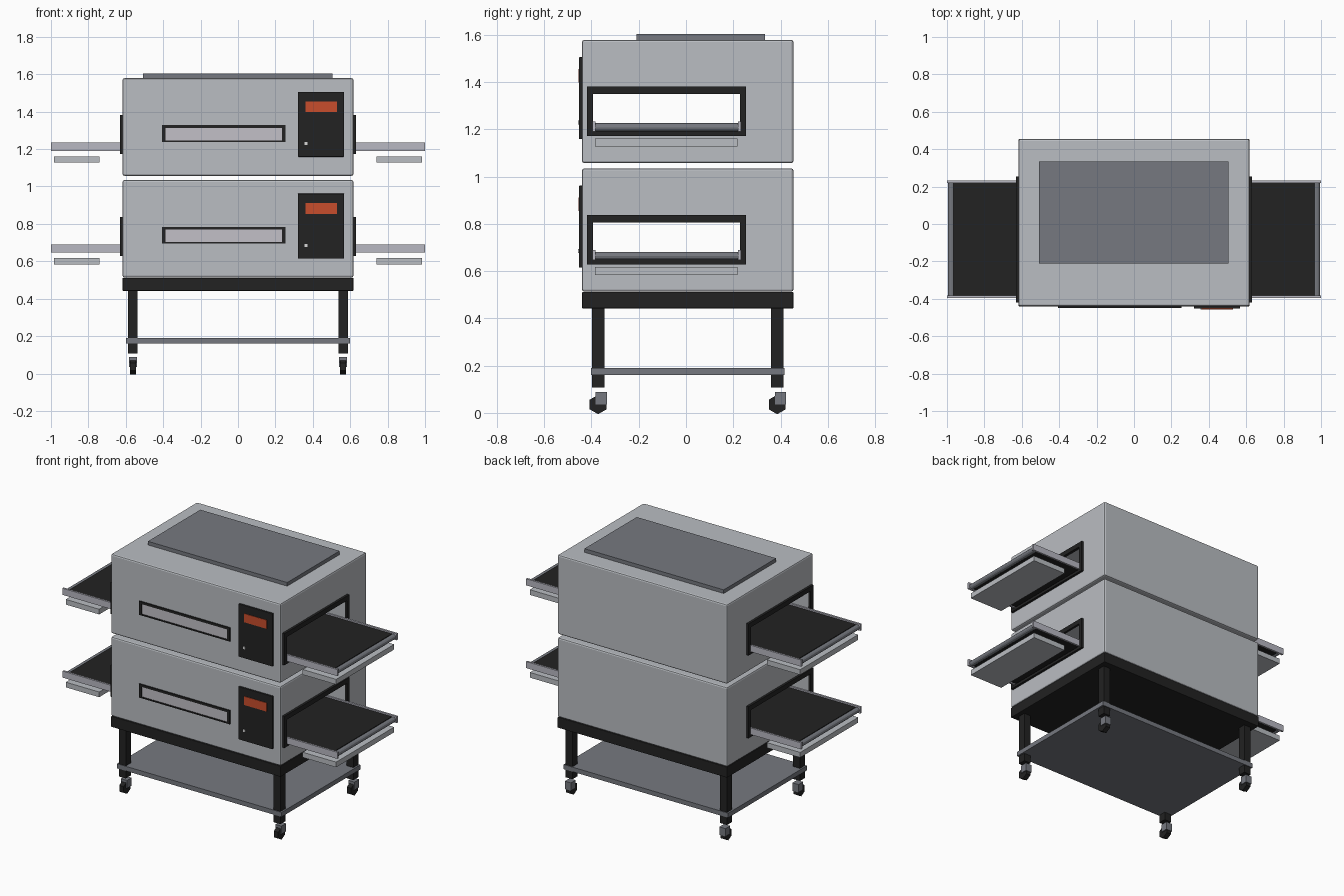
import bpy, bmesh, math
from mathutils import Matrix

if "Cube" in bpy.data.objects:
    bpy.data.objects.remove(bpy.data.objects["Cube"])


def mat(name, r, g, b):
    m = bpy.data.materials.new(name)
    m.diffuse_color = (r, g, b, 1)
    m.use_nodes = True
    m.node_tree.nodes["Principled BSDF"].inputs["Base Color"].default_value = m.diffuse_color
    return m


STEEL = mat("brushed steel", 0.49, 0.51, 0.54)
GREY = mat("mid grey metal", 0.18, 0.19, 0.215)
RAIL = mat("rail grey", 0.48, 0.48, 0.54)
GLASS = mat("window glass", 0.54, 0.53, 0.57)
BLACK = mat("black", 0.016, 0.016, 0.016)
ORANGE = mat("display orange", 0.58, 0.075, 0.025)
LIGHT = mat("button light grey", 0.7, 0.7, 0.7)


def finish(bm, name, m):
    me = bpy.data.meshes.new(name)
    bm.to_mesh(me)
    bm.free()
    me.materials.append(m)
    ob = bpy.data.objects.new(name, me)
    bpy.context.collection.objects.link(ob)
    return ob


def add_box(bm, x, y, z):
    c = [(a[0] + a[1]) / 2 for a in (x, y, z)]
    s = [a[1] - a[0] for a in (x, y, z)]
    bmesh.ops.create_cube(bm, size=1, matrix=Matrix.Translation(c) @ Matrix.Diagonal((*s, 1)))


def box(name, x, y, z, m, bevel=0):
    bm = bmesh.new()
    add_box(bm, x, y, z)
    if bevel:
        bmesh.ops.bevel(bm, geom=bm.edges[:], offset=bevel, segments=2, profile=0.5, affect='EDGES')
    return finish(bm, name, m)


def cylinder(name, centre, radius, depth, sides, axis, m, turn=0):
    bm = bmesh.new()
    rot = Matrix.Rotation(math.pi / 2, 4, axis)
    bmesh.ops.create_cone(bm, cap_ends=True, segments=sides, radius1=radius, radius2=radius, depth=depth,
                          matrix=Matrix.Translation(centre) @ rot @ Matrix.Rotation(turn, 4, 'Z'))
    return finish(bm, name, m)


def frame(name, axis, depth, u, v, iu, iv, m):
    """Rectangular ring; axis is the direction it faces, u/v outer and iu/iv inner limits."""
    bm = bmesh.new()
    bars = [(u, (v[0], iv[0])), (u, (iv[1], v[1])), ((u[0], iu[0]), iv), ((iu[1], u[1]), iv)]
    for a, b in bars:
        if axis == 'X':
            add_box(bm, depth, a, b)
        else:
            add_box(bm, a, depth, b)
    return finish(bm, name, m)


def mirrored(s, a, b):
    return tuple(sorted((s * a, s * b)))


W = 0.617
BODY_Y = (-0.44, 0.455)


def oven(label, z):
    # housing with a tunnel through it
    body = box(label + "_oven_body", (-W, W), BODY_Y, (z, z + 0.522), STEEL, 0.01)
    cutter = box(label + "_tunnel_cutter", (-0.8, 0.8), (-0.393, 0.228), (z + 0.128, z + 0.293), STEEL)
    cutter.hide_render = True
    mod = body.modifiers.new("tunnel", 'BOOLEAN')
    mod.operation = 'DIFFERENCE'
    mod.solver = 'EXACT'
    mod.object = cutter
    bpy.context.view_layer.objects.active = body
    bpy.ops.object.modifier_apply(modifier=mod.name)
    bpy.data.objects.remove(cutter)

    # conveyor running through the tunnel
    box(label + "_belt", (-0.965, 0.965), (-0.383, 0.22), (z + 0.14, z + 0.168), BLACK)
    for side, y in (("front", (-0.396, -0.383)), ("rear", (0.22, 0.233))):
        box(f"{label}_{side}_rail", (-1, 1), y, (z + 0.134, z + 0.177), RAIL)

    for s, side in ((-1, "left"), (1, "right")):
        frame(f"{label}_{side}_opening_frame", 'X', mirrored(s, W - 0.004, 0.632), (-0.42, 0.253),
              (z + 0.116, z + 0.324), (-0.393, 0.228), (z + 0.134, z + 0.293), BLACK)
        cylinder(f"{label}_{side}_roller", (s * 0.977, -0.081, z + 0.152), 0.017, 0.61, 12, 'X', GREY)
        box(f"{label}_{side}_crumb_tray", mirrored(s, 0.74, 0.983), (-0.385, 0.218),
            (z + 0.07, z + 0.104), STEEL)

    # front window
    frame(label + "_window_frame", 'Y', (-0.448, -0.438), (-0.407, 0.253), (z + 0.181, z + 0.271),
          (-0.388, 0.234), (z + 0.19, z + 0.256), BLACK)
    box(label + "_window_glass", (-0.39, 0.236), (-0.444, -0.438), (z + 0.188, z + 0.258), GLASS)

    # control panel
    box(label + "_control_panel", (0.32, 0.567), (-0.453, -0.438), (z + 0.102, z + 0.449), BLACK, 0.003)
    box(label + "_display", (0.362, 0.528), (-0.456, -0.452), (z + 0.341, z + 0.398), ORANGE)
    box(label + "_button", (0.355, 0.371), (-0.457, -0.452), (z + 0.164, z + 0.18), LIGHT)


oven("lower", 0.513)
oven("upper", 1.057)

# top plate
box("top_plate", (-0.508, 0.505), (-0.21, 0.334), (1.575, 1.603), GREY)

# stand
box("stand_top", (-W, W), BODY_Y, (0.442, 0.512), BLACK, 0.004)
box("stand_shelf", (-0.598, 0.598), (-0.402, 0.416), (0.16, 0.19), GREY)
for sx, side in ((-1, "left"), (1, "right")):
    for y, end in ((-0.372, "front"), (0.386, "rear")):
        x = sx * 0.562
        box(f"{end}_{side}_leg", (x - 0.025, x + 0.025), (y - 0.026, y + 0.026), (0.108, 0.445), BLACK)
        box(f"{end}_{side}_caster_fork", (x - 0.022, x + 0.022), (y - 0.01, y + 0.038), (0.036, 0.088), GREY)
        cylinder(f"{end}_{side}_caster_wheel", (x, y, 0.0355), 0.041, 0.032, 6, 'Y', BLACK, math.pi / 2)
